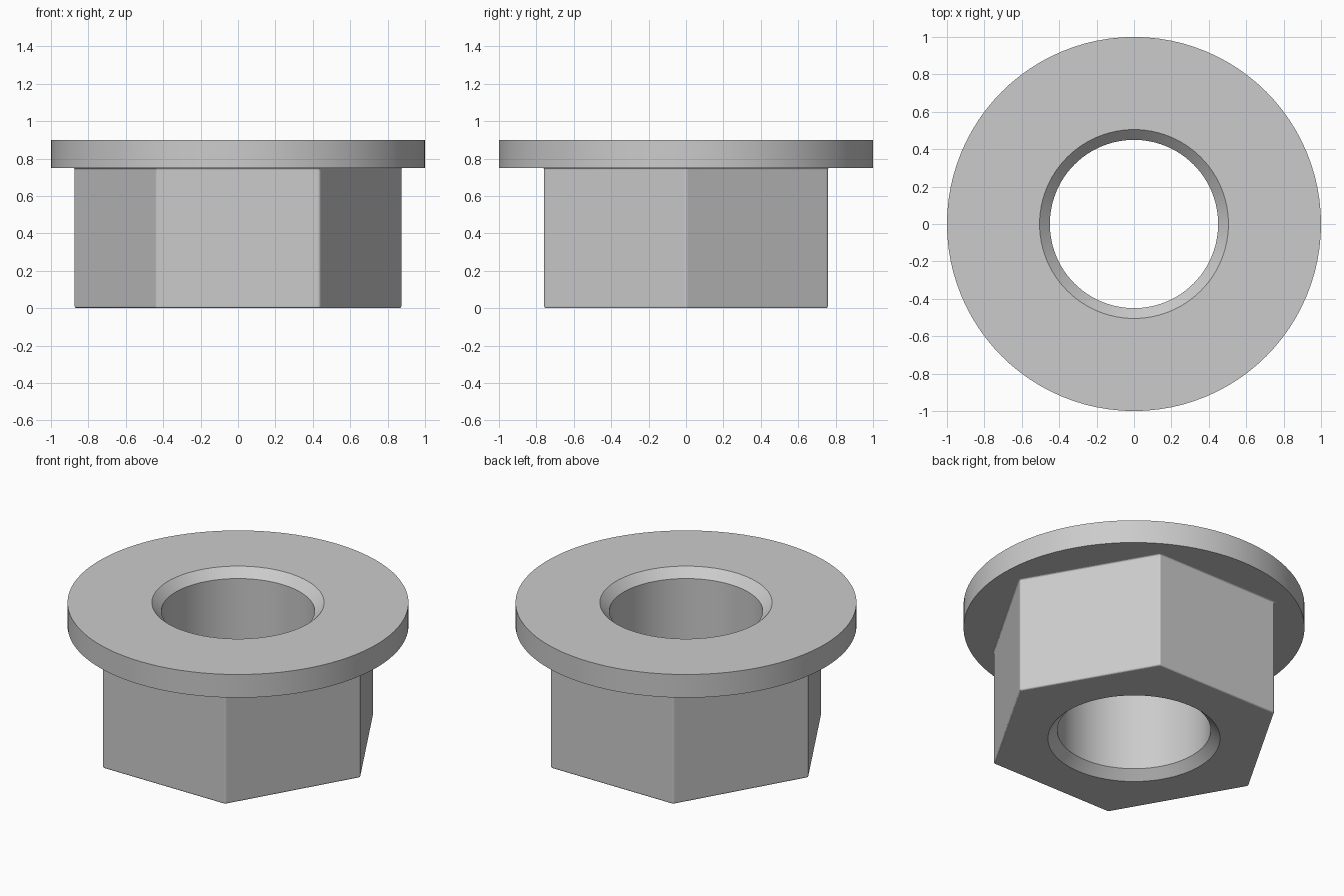
import bpy, bmesh
from math import pi, sin, cos, radians

HEIGHT, FLANGE_Z, FLANGE_R = 0.9, 0.75, 1.0
BORE_R, CHAMFER = 0.45, 0.055
APOTHEM, ROUND, EDGE = 0.758, 0.015, 0.01
SIDES = 96

if "Cube" in bpy.data.objects:
    bpy.data.objects.remove(bpy.data.objects["Cube"])

steel = bpy.data.materials.new("grey steel")
steel.use_nodes = True
grey = (0.6, 0.6, 0.6, 1)
steel.diffuse_color = grey
steel.node_tree.nodes["Principled BSDF"].inputs["Base Color"].default_value = grey


def loft(name, rings):
    """Closed solid through a stack of equal-length outlines."""
    bm = bmesh.new()
    loops = [[bm.verts.new(p) for p in ring] for ring in rings]
    n = len(loops[0])
    for low, high in zip(loops, loops[1:]):
        for i in range(n):
            j = (i + 1) % n
            bm.faces.new((low[i], low[j], high[j], high[i]))
    bm.faces.new(loops[0][::-1])
    bm.faces.new(loops[-1])
    mesh = bpy.data.meshes.new(name)
    bm.to_mesh(mesh)
    bm.free()
    mesh.materials.append(steel)
    obj = bpy.data.objects.new(name, mesh)
    bpy.context.collection.objects.link(obj)
    return obj


def circle(r, z):
    return [(r * cos(2 * pi * i / SIDES), r * sin(2 * pi * i / SIDES), z)
            for i in range(SIDES)]


def hexagon(r, z):
    """Hexagon outline with corners rounded to radius r."""
    centre = (APOTHEM - ROUND) / cos(pi / 6)
    return [(centre * cos(c) + r * cos(c + t), centre * sin(c) + r * sin(c + t), z)
            for c in (k * pi / 3 for k in range(6))
            for t in (-pi / 6, 0, pi / 6)]


def combine(target, tool, operation):
    mod = target.modifiers.new(operation.lower(), 'BOOLEAN')
    mod.operation, mod.solver, mod.object = operation, 'EXACT', tool
    bpy.context.view_layer.objects.active = target
    bpy.ops.object.modifier_apply(modifier=mod.name)
    bpy.data.objects.remove(tool)


# Hexagonal body: rounded bottom edge, small fillet up into the flange
steps = [radians(a) for a in (0, 30, 60, 90)]
rings = [hexagon(ROUND - EDGE + EDGE * cos(a), EDGE - EDGE * sin(a)) for a in steps[::-1]]
rings += [hexagon(ROUND + EDGE - EDGE * cos(a), FLANGE_Z - EDGE + EDGE * sin(a)) for a in steps]
rings.append(hexagon(ROUND + EDGE, FLANGE_Z + 0.05))
nut = loft("flanged_hex_nut", rings)

# Round flange on top
flange = loft("flange", [circle(FLANGE_R, FLANGE_Z), circle(FLANGE_R, HEIGHT)])
combine(nut, flange, 'UNION')

# Through bore, chamfered at both mouths
over = 0.1
bore = loft("bore_cutter", [
    circle(BORE_R + CHAMFER + over, -over), circle(BORE_R, CHAMFER),
    circle(BORE_R, HEIGHT - CHAMFER), circle(BORE_R + CHAMFER + over, HEIGHT + over)])
bore.hide_render = True
combine(nut, bore, 'DIFFERENCE')

# Smooth round walls, crisp edges
bpy.ops.object.select_all(action='DESELECT')
nut.select_set(True)
bpy.context.view_layer.objects.active = nut
bpy.ops.object.shade_smooth_by_angle(angle=radians(14))
